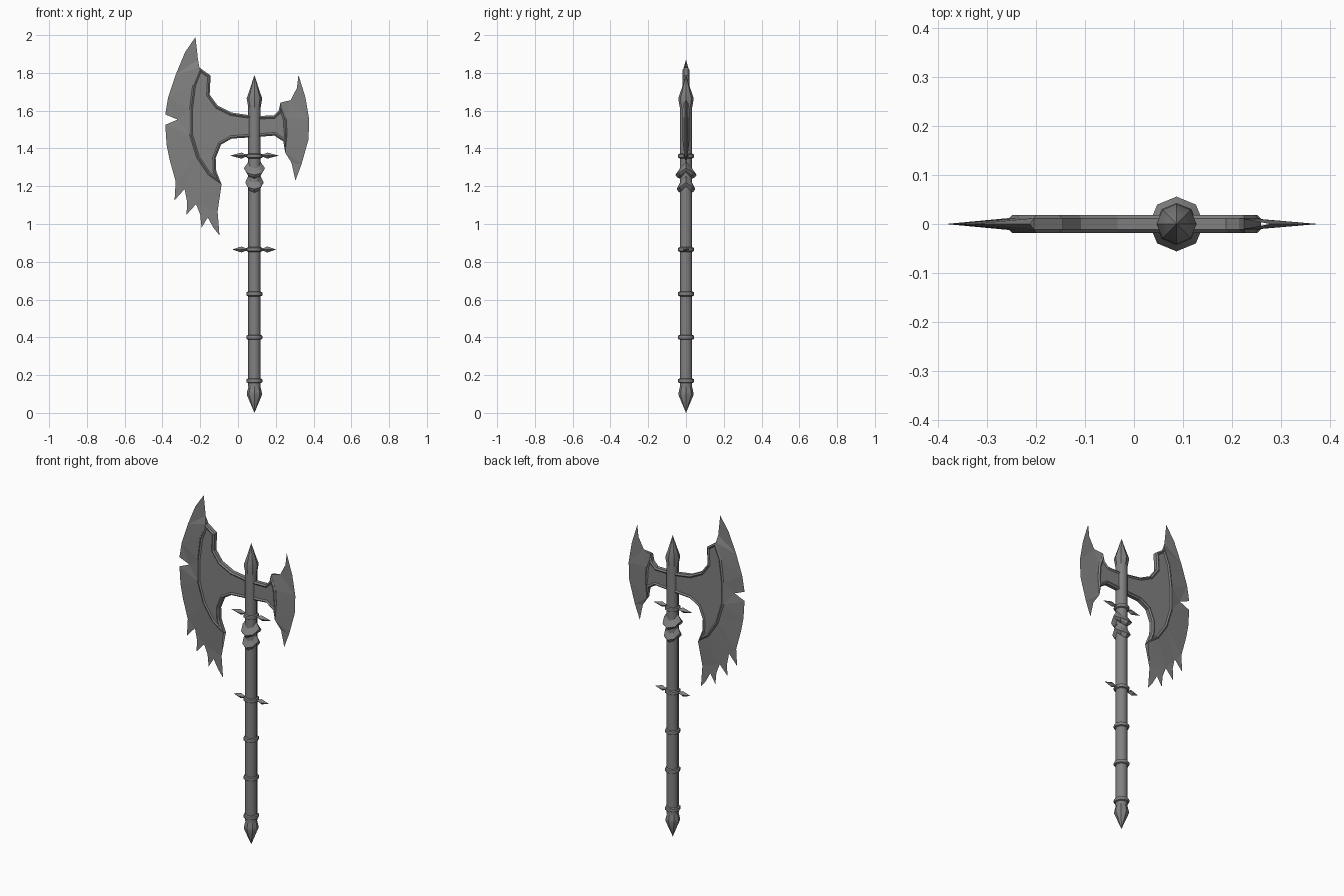
import bpy, bmesh, math
from mathutils import Vector
from mathutils.geometry import delaunay_2d_cdt

if "Cube" in bpy.data.objects:
    bpy.data.objects.remove(bpy.data.objects["Cube"])

steel = bpy.data.materials.new("dark_grey_steel")
steel.use_nodes = True
GREY = (0.22, 0.22, 0.22, 1)
steel.diffuse_color = GREY
steel.node_tree.nodes["Principled BSDF"].inputs["Base Color"].default_value = GREY

AXIS = 0.087   # x of the shaft
SIDES = 8


def finish(name, bm, smooth=None):
    bmesh.ops.remove_doubles(bm, verts=bm.verts, dist=0.0002)
    bmesh.ops.recalc_face_normals(bm, faces=bm.faces)
    mesh = bpy.data.meshes.new(name)
    bm.to_mesh(mesh)
    bm.free()
    mesh.materials.append(steel)
    obj = bpy.data.objects.new(name, mesh)
    bpy.context.collection.objects.link(obj)
    if smooth:
        bpy.ops.object.select_all(action='DESELECT')
        obj.select_set(True)
        bpy.context.view_layer.objects.active = obj
        bpy.ops.object.shade_smooth_by_angle(angle=math.radians(smooth))
    return obj


def lathe(name, profile, z=0, sides=SIDES, dip=0, smooth=50):
    """Revolve (radius, height) pairs round the shaft; dip lowers front and back."""
    bm = bmesh.new()
    rings = []
    for r, h in profile:
        ring = []
        for i in range(sides):
            a = math.tau * i / sides
            ring.append(bm.verts.new((AXIS + r * math.cos(a), r * math.sin(a),
                                      z + h - dip * abs(math.sin(a)))))
        rings.append(ring)
    for a, b in zip(rings, rings[1:]):
        for i in range(sides):
            j = (i + 1) % sides
            bm.faces.new((a[i], a[j], b[j], b[i]))
    return finish(name, bm, smooth)


def blade(name, edge, spine, half):
    """Sharp sheet: zero thickness along the edge, full along the spine."""
    pts = [Vector(p) for p in edge + spine]
    thick = [0] * len(edge) + [half] * len(spine)
    loop = list(range(len(pts)))
    verts, _, faces, *_ = delaunay_2d_cdt(pts, [], [loop], 1, 1e-5)
    bm = bmesh.new()
    for side in (-1, 1):
        new = []
        for v in verts:
            k = min(loop, key=lambda i: (pts[i] - v).length)
            new.append(bm.verts.new((v.x, side * thick[k], v.y)))
        for f in faces:
            bm.faces.new([new[i] for i in f])
    return finish(name, bm)


# Shaft with pointed pommel and top spike
lathe("shaft", [(0.033, 0.14), (0.033, 1.62)])
lathe("pommel", [(0, 0), (0.04, 0.095), (0.038, 0.115), (0.026, 0.16)], smooth=30)
lathe("top_spike", [(0.033, 1.56), (0.03, 1.6), (0.041, 1.665), (0.022, 1.72), (0, 1.79)],
      smooth=30)

# Grip rings
for n, z in enumerate((0.17, 0.40, 0.63, 0.865, 1.36)):
    lathe(f"grip_ring_{n + 1}", [(0.03, -0.014), (0.041, -0.009), (0.043, 0),
                                 (0.041, 0.009), (0.03, 0.014)], z)

# Collars that drop to a point at front and back
for name, z, r in (("upper_collar", 1.295, 0.056), ("lower_collar", 1.22, 0.049)):
    lathe(name, [(0.032, 0.035), (r, 0), (r - 0.008, -0.012), (0.032, -0.02)], z,
          dip=0.035, smooth=30)

# Side spikes on two of the rings
for level, z, reach in (("lower", 0.865, 0.115), ("upper", 1.362, 0.128)):
    for side, s in (("left", 1), ("right", -1)):
        bm = bmesh.new()
        rings = []
        for d, r in ((0.035, 0.007), (0.05, 0.008), (0.068, 0.016), (reach, 0.0005)):
            rings.append([bm.verts.new((AXIS + s * d, r * y, z + r * h))
                          for y, h in ((1, 0), (0, 1), (-1, 0), (0, -1))])
        for a, b in zip(rings, rings[1:]):
            for i in range(4):
                j = (i + 1) % 4
                bm.faces.new((a[i], a[j], b[j], b[i]))
        bm.faces.new(rings[-1])
        finish(f"{level}_spike_{side}", bm)

# Lines where each blade meets the axe body, bottom to top
big_spine = [(-0.087, 1.21), (-0.16, 1.262), (-0.22, 1.352), (-0.257, 1.474),
             (-0.257, 1.606), (-0.24, 1.738), (-0.204, 1.828)]
small_spine = [(0.225, 1.643), (0.255, 1.56), (0.26, 1.48), (0.25, 1.378)]

# Large torn blade
blade("large_blade",
      [(-0.212, 1.87), (-0.225, 1.99), (-0.28, 1.91), (-0.33, 1.79), (-0.37, 1.67),
       (-0.385, 1.58), (-0.32, 1.553), (-0.385, 1.525), (-0.378, 1.42),
       (-0.362, 1.34), (-0.33, 1.225), (-0.336, 1.125), (-0.283, 1.185),
       (-0.27, 1.12), (-0.272, 1.05), (-0.222, 1.105), (-0.2, 1.05),
       (-0.193, 0.98), (-0.16, 1.035), (-0.13, 0.98), (-0.098, 0.94),
       (-0.108, 1.066)], big_spine, 0.012)

# Small blade
blade("small_blade",
      [(0.283, 1.325), (0.304, 1.23), (0.336, 1.315), (0.373, 1.447),
       (0.377, 1.553), (0.357, 1.67), (0.32, 1.79), (0.312, 1.72), (0.278, 1.655)],
      small_spine, 0.01)

# Axe body: thick plate with a raised, chamfered rim
top_curve = [(-0.145, 1.786), (-0.15, 1.685), (-0.108, 1.627), (-0.034, 1.59),
             (0.087, 1.572), (0.188, 1.574), (0.215, 1.6)]
low_curve = [(0.24, 1.437), (0.193, 1.468), (0.087, 1.46), (-0.034, 1.452),
             (-0.09, 1.42), (-0.118, 1.35), (-0.115, 1.28)]
outline = big_spine + top_curve + small_spine + low_curve
bm = bmesh.new()
sheets = [[bm.verts.new((x, y, z)) for x, z in outline] for y in (-0.011, 0.011)]
caps = [bm.faces.new(s) for s in sheets]
for i in range(len(outline)):
    j = (i + 1) % len(outline)
    bm.faces.new((sheets[0][i], sheets[0][j], sheets[1][j], sheets[1][i]))
bmesh.ops.recalc_face_normals(bm, faces=bm.faces)
for depth in (0.007, -0.006):
    bmesh.ops.inset_region(bm, faces=caps, thickness=0.008, depth=depth,
                           use_even_offset=True)
finish("axe_body", bm)
